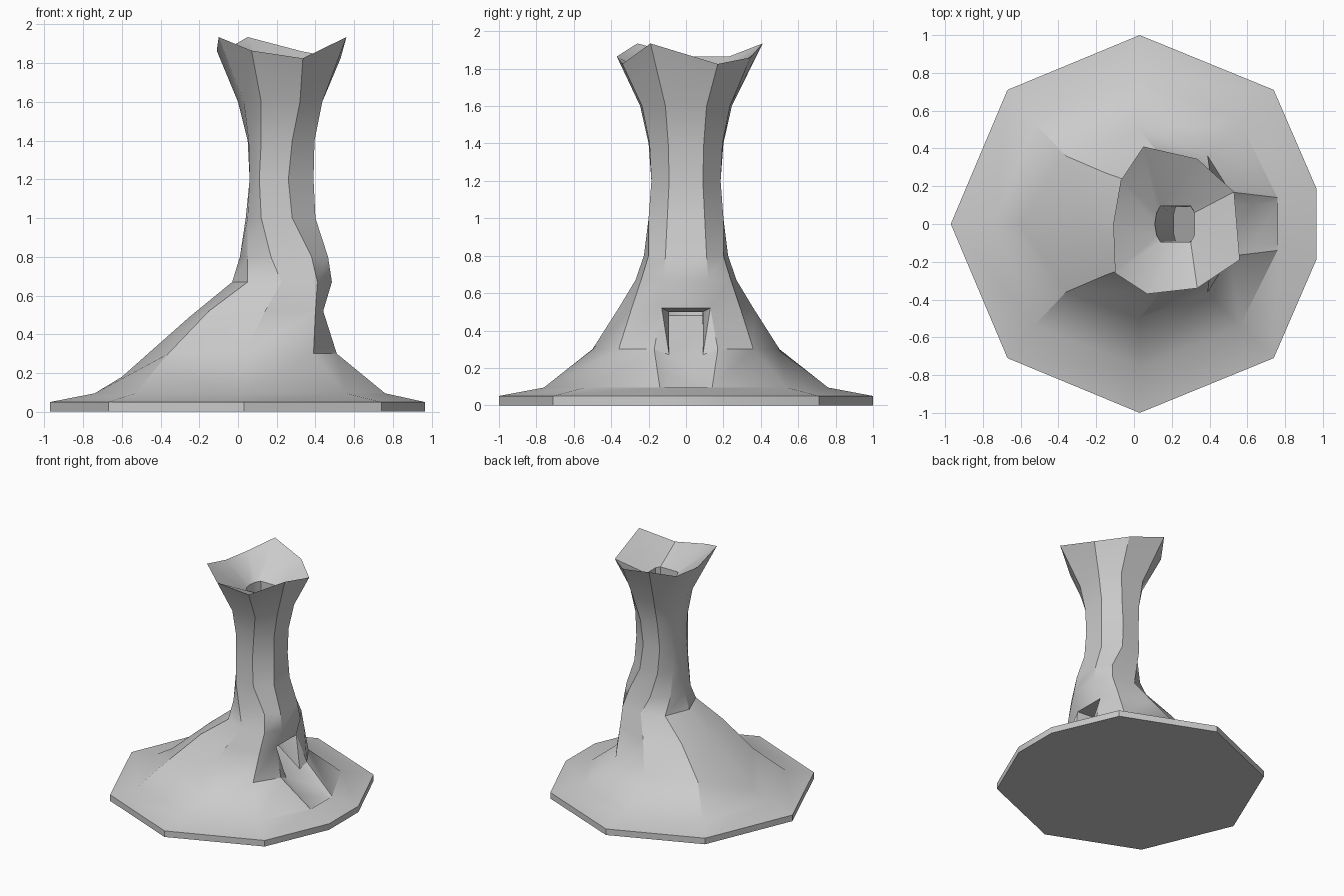
import bpy, bmesh

if "Cube" in bpy.data.objects:
    bpy.data.objects.remove(bpy.data.objects["Cube"])

bm = bmesh.new()


def pt(x, y, z):
    return bm.verts.new((x, y, z))


def ring(z, pts):
    """Mirror right-to-left half section (last point on the axis) into a 9-point ring."""
    pts = [p if len(p) == 3 else (p[0], p[1], z) for p in pts]
    half = [pt(*p) for p in pts]
    other = [pt(p[0], -p[1], p[2]) for p in pts[-2::-1]]
    return half + other


def bridge(a, b, skip_front=False):
    for i in range(9 - skip_front):
        j = (i + 1) % 9
        bm.faces.new((a[i], a[j], b[j], b[i]))


# Base slab and flared mound, up to the slender neck
foot = [(.965, .19), (.74, .71), (.03, 1), (-.67, .71), (-.97, 0)]
lower = [
    ring(0, foot),
    ring(.05, foot),
    ring(.095, [(.76, .14), (.56, .54), (.03, .76), (-.53, .54), (-.74, 0)]),
    ring(.30, [(.51, .17), (.39, .36), (.03, .50), (-.36, .36), (-.60, 0, .18)]),
    ring(.52, [(.44, .13), (.40, .29), (.14, .36), (-.15, .27), (-.25, 0, .49)]),
]
upper = [
    ring(.67, [(.485, .12), (.41, .24), (.225, .27), (.05, .20), (-.03, 0)]),
    ring(.80, [(.465, .11), (.38, .20), (.17, .225), (.05, .13), (.01, 0)]),
    ring(1.0, [(.40, .10), (.28, .20), (.12, .20), (.05, .10), (.04, 0)]),
    ring(1.2, [(.39, .09), (.26, .185), (.11, .185), (.06, .09), (.06, 0)]),
    ring(1.4, [(.395, .095), (.28, .195), (.12, .20), (.055, .10), (.05, 0)]),
    ring(1.6, [(.435, .11), (.32, .235), (.12, .245), (.03, .13), (0, 0)]),
]
# Uneven flared rim
rim = [pt(*p) for p in [
    (.53, .17, 1.825), (.335, .345, 1.86), (.05, .41, 1.935),
    (-.07, .23, 1.865), (-.11, 0, 1.865), (-.10, -.26, 1.935),
    (.07, -.37, 1.865), (.335, -.34, 1.825), (.56, -.19, 1.935)]]
# Shallow funnel and shaft inside
hole = ring(1.72, [(.32, .06), (.30, .095), (.14, .095), (.12, .06), (.11, 0)])
shaft = ring(.48, [(.32, .09, .50), (.30, .09, .415), (.22, .09), (.21, .05), (.21, 0)])

stack = lower + upper + [rim, hole, shaft]
for i in range(len(stack) - 1):
    bridge(stack[i], stack[i + 1], skip_front=i in (2, 3))
bm.faces.new(lower[0])

# Open channel and tunnel on the right side
floor = [[pt(x, s * y, z) for s in (1, -1)]
         for x, y, z in [(.76, .11, .085), (.63, .105, .165), (.50, .09, .27)]]
c0, c1, c2 = lower[2:5]
for s, r, b in ((0, 0, 1), (1, 8, 7)):
    f0, f1, f2 = (f[s] for f in floor)
    bm.faces.new((c0[r], c1[r], f1))
    bm.faces.new((c0[r], f1, f0))
    bm.faces.new((c1[r], f2, f1))
    bm.faces.new((c1[r], c2[r], f2))
    bm.faces.new((c2[r], shaft[r], f2))
    bm.faces.new((shaft[r], shaft[b], f2))
for a, b in zip(floor, floor[1:]):
    bm.faces.new((a[0], b[0], b[1], a[1]))
bm.faces.new((c0[0], floor[0][0], floor[0][1], c0[8]))
bm.faces.new((c2[0], c2[8], shaft[8], shaft[0]))
bm.faces.new([floor[2][0]] + shaft[1:8] + [floor[2][1]])

bmesh.ops.recalc_face_normals(bm, faces=bm.faces[:])
mesh = bpy.data.meshes.new("chimney_mound")
bm.to_mesh(mesh)
bm.free()
obj = bpy.data.objects.new("chimney_mound", mesh)
bpy.context.collection.objects.link(obj)
bpy.context.view_layer.objects.active = obj
obj.select_set(True)
bpy.ops.object.shade_smooth_by_angle(angle=0.52)
